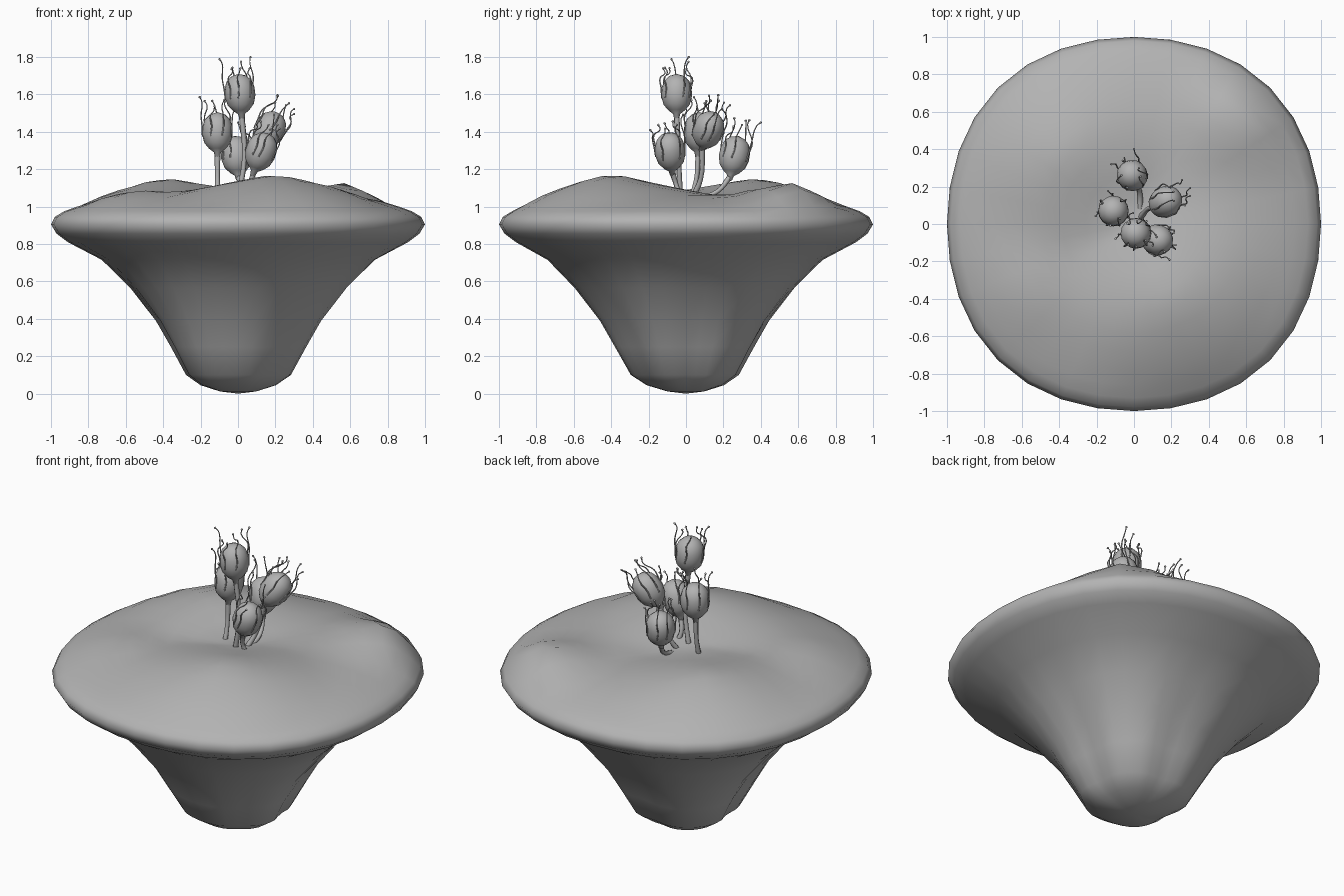
import bpy, bmesh, math, random
from mathutils import Vector

random.seed(4)
old = bpy.data.objects.get("Cube")
if old:
    bpy.data.objects.remove(old, do_unlink=True)

grey = bpy.data.materials.new("stone_grey")
grey.use_nodes = True
COLOUR = (0.45, 0.45, 0.45, 1)
grey.diffuse_color = COLOUR
grey.node_tree.nodes["Principled BSDF"].inputs["Base Color"].default_value = COLOUR


def finish(bm, name):
    bmesh.ops.recalc_face_normals(bm, faces=bm.faces)
    mesh = bpy.data.meshes.new(name)
    bm.to_mesh(mesh)
    bm.free()
    for p in mesh.polygons:
        p.use_smooth = True
    mesh.materials.append(grey)
    obj = bpy.data.objects.new(name, mesh)
    bpy.context.collection.objects.link(obj)
    return obj


def lathe(name, profile, segments, place):
    """Skin rings between two poles; place(r, z, angle) gives each point."""
    bm = bmesh.new()
    rings = []
    for r, z in profile:
        count = 1 if r == 0 else segments
        rings.append([bm.verts.new(place(r, z, math.tau * i / segments)) for i in range(count)])
    for a, b in zip(rings, rings[1:]):
        for i in range(segments):
            j = (i + 1) % segments
            corners = [a[i % len(a)], a[j % len(a)], b[j % len(b)], b[i % len(b)]]
            bm.faces.new(list(dict.fromkeys(corners)))
    return finish(bm, name)


def tube(name, paths):
    """Round tubes along smooth paths of (point, radius)."""
    curve = bpy.data.curves.new(name, "CURVE")
    curve.dimensions = "3D"
    curve.bevel_depth = 1
    curve.bevel_resolution = 1
    curve.resolution_u = 4
    curve.use_fill_caps = True
    for path in paths:
        spline = curve.splines.new("BEZIER")
        spline.bezier_points.add(len(path) - 1)
        for bp, (point, radius) in zip(spline.bezier_points, path):
            bp.co = point
            bp.radius = radius
            bp.handle_left_type = bp.handle_right_type = "AUTO"
    curve.materials.append(grey)
    obj = bpy.data.objects.new(name, curve)
    bpy.context.collection.objects.link(obj)


# Floating island: grooved underside, squarish rim, peaked hills round a shallow bowl
HILLS = [(0.19, -0.39, 0.11, 0.55), (-0.39, 0.38, 0.09, 0.52),
         (0.59, 0.59, 0.11, 0.36), (-0.58, -0.36, 0.035, 0.32)]
GROOVES = [(-150, 0.03), (-52, 0.08), (8, 0.11), (45, 0.03), (83, 0.1), (185, 0.12), (225, -0.03)]
UNDERSIDE = [(0, 0.0), (0.1, 0.012), (0.21, 0.045), (0.295, 0.1), (0.38, 0.25), (0.46, 0.39),
             (0.595, 0.565), (0.74, 0.715), (0.91, 0.81), (0.97, 0.855), (1.0, 0.905)]
TOPSIDE = [(0.98, 0.945), (0.93, 0.975), (0.86, 1.0), (0.78, 1.025), (0.68, 1.045), (0.58, 1.06),
           (0.48, 1.065), (0.38, 1.065), (0.26, 1.06), (0.13, 1.05), (0, 1.045)]


def island_point(r, z, angle):
    rim_fade = min(1, (1 - r) / 0.15)
    square = 0.015 * (1 - math.cos(4 * angle))
    if z < 0.8:
        fade = min(1, r / 0.27) * min(1, 1.4 * (1 - z / 0.8))
        for degrees, depth in GROOVES:
            away = math.remainder(angle - math.radians(degrees), math.tau)
            square -= fade * depth * math.exp(-(away / 0.28) ** 2)
    r *= 1 + square
    x, y = r * math.cos(angle), r * math.sin(angle)
    if z > 0.95 or r < 0.5 < z:
        for hx, hy, height, width in HILLS:
            z += rim_fade * height * max(0, 1 - math.hypot(x - hx, y - hy) / width)
    return Vector((x, y, z))


lathe("island", UNDERSIDE + TOPSIDE, 32, island_point)

# Flowers: bulb centre, bulb direction, stem root, sideways bow of the stem
BULB = [(0, -0.15), (0.014, -0.14), (0.019, -0.115), (0.045, -0.095), (0.07, -0.065), (0.082, -0.02),
        (0.08, 0.025), (0.067, 0.062), (0.04, 0.088), (0, 0.1)]
FLOWERS = [
    ((0.01, -0.05, 1.61), (-0.08, 0, 1), (0.0, -0.03, 1.04), (0.025, 0, 0)),
    ((-0.11, 0.07, 1.405), (0, 0.05, 1), (-0.11, 0.03, 1.04), (0, 0.01, 0)),
    ((0.17, 0.12, 1.415), (0.5, 0.3, 0.9), (0.03, 0.03, 1.04), (0, 0.02, -0.03)),
    ((-0.01, 0.26, 1.28), (-0.1, 0.2, 1), (0.03, 0.06, 1.04), (0.015, 0.02, -0.02)),
    ((0.125, -0.085, 1.3), (0.35, -0.1, 1), (0.09, -0.03, 1.04), (-0.02, 0, 0)),
]

for n, (centre, direction, root, bow) in enumerate(FLOWERS, 1):
    centre, root = Vector(centre), Vector(root)
    turn = Vector(direction).to_track_quat("Z", "Y")

    def local(r, z, angle):
        return centre + turn @ Vector((r * math.cos(angle), r * math.sin(angle), z))

    lathe(f"bulb_{n}", BULB, 16, local)

    # Stem bends out of the ground and into the bulb
    foot = local(0, -0.12, 0)
    middle = root.lerp(foot, 0.5) + Vector(bow)
    tube(f"stem_{n}", [[(root, 0.016), (middle, 0.013), (foot, 0.016)]])

    # Tendrils hug the bulb, then curl outward to round tips
    paths, tips = [], bmesh.new()
    for i in range(7):
        a = math.tau * i / 7 + random.uniform(-0.25, 0.25)
        top = random.uniform(0.12, 0.2)
        spread = random.uniform(0.05, 0.11)
        tip = local(spread, top, a + 0.3)
        paths.append([(local(0.08, -0.03, a), 0.004), (local(0.083, 0.025, a + 0.1), 0.004),
                      (local(0.088, 0.08, a + 0.05), 0.0035),
                      (local(spread * 0.85, top - 0.025, a + 0.2), 0.003), (tip, 0.003)])
        ball = bmesh.ops.create_icosphere(tips, subdivisions=1, radius=0.007)
        bmesh.ops.translate(tips, verts=ball["verts"], vec=tip)
    tube(f"tendrils_{n}", paths)
    finish(tips, f"tendril_tips_{n}")
